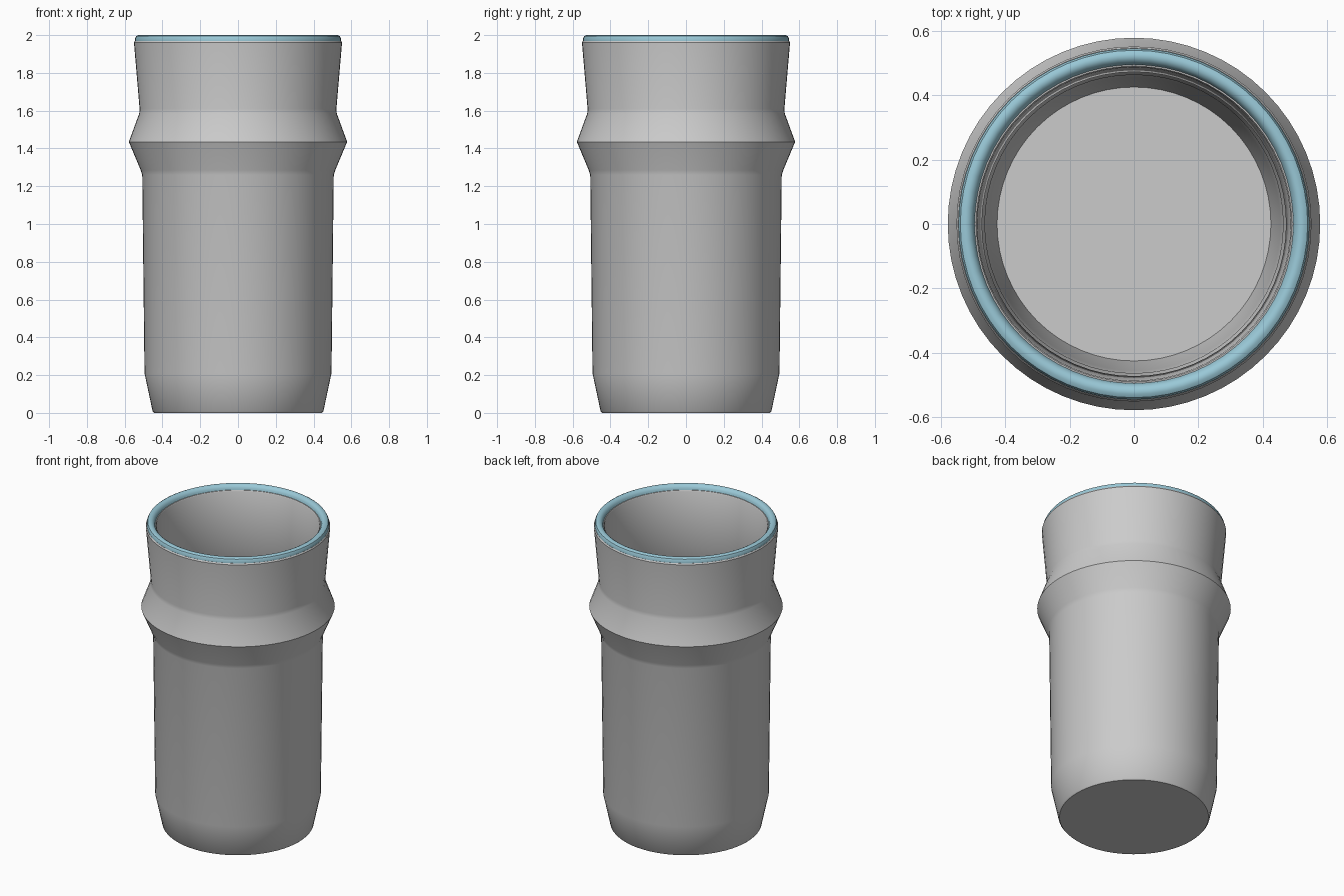
import bpy, bmesh, math

cube = bpy.data.objects.get("Cube")
if cube:
    bpy.data.objects.remove(cube, do_unlink=True)

SEGMENTS = 64


def material(name, color):
    mat = bpy.data.materials.new(name)
    mat.use_nodes = True
    mat.diffuse_color = color
    mat.node_tree.nodes["Principled BSDF"].inputs["Base Color"].default_value = color
    return mat


def lathe(name, profile, mat, closed=False):
    """Spin a (radius, height) profile around the z axis."""
    bm = bmesh.new()
    verts = [bm.verts.new((r, 0, z)) for r, z in profile]
    pairs = list(zip(verts, verts[1:]))
    if closed:
        pairs.append((verts[-1], verts[0]))
    edges = [bm.edges.new(p) for p in pairs]
    bmesh.ops.spin(bm, geom=verts + edges, cent=(0, 0, 0), axis=(0, 0, 1),
                   angle=math.tau, steps=SEGMENTS, use_duplicate=False)
    bmesh.ops.remove_doubles(bm, verts=bm.verts, dist=0.0005)
    bmesh.ops.recalc_face_normals(bm, faces=bm.faces)
    mesh = bpy.data.meshes.new(name)
    bm.to_mesh(mesh)
    bm.free()
    mesh.materials.append(mat)
    obj = bpy.data.objects.new(name, mesh)
    bpy.context.collection.objects.link(obj)
    bpy.ops.object.select_all(action="DESELECT")
    obj.select_set(True)
    bpy.context.view_layer.objects.active = obj
    bpy.ops.object.shade_smooth_by_angle(angle=math.radians(30))
    return obj


grey = material("warm grey", (0.6, 0.6, 0.6, 1))
blue = material("pale blue", (0.32, 0.58, 0.68, 1))

# Hollow cup: outside from the base up, then inside back down to the floor
outside = [(0, 0), (0.445, 0), (0.452, 0.008), (0.495, 0.21), (0.507, 1.26),
           (0.515, 1.285), (0.578, 1.435), (0.523, 1.585), (0.521, 1.61),
           (0.551, 1.962), (0.546, 1.97)]
inside = [(0.49, 1.97), (0.486, 1.962), (0.472, 1.6), (0.53, 1.435),
          (0.463, 1.27), (0.455, 0.21), (0.425, 0.04), (0, 0.04)]
lathe("cup_body", outside + inside, grey)

# Rounded glazed band around the mouth
rim = [(0.545, 1.968), (0.545, 1.982), (0.539, 1.994), (0.528, 2.0),
       (0.516, 2.0), (0.505, 1.994), (0.497, 1.982), (0.494, 1.968)]
lathe("rim_band", rim, blue, closed=True)
